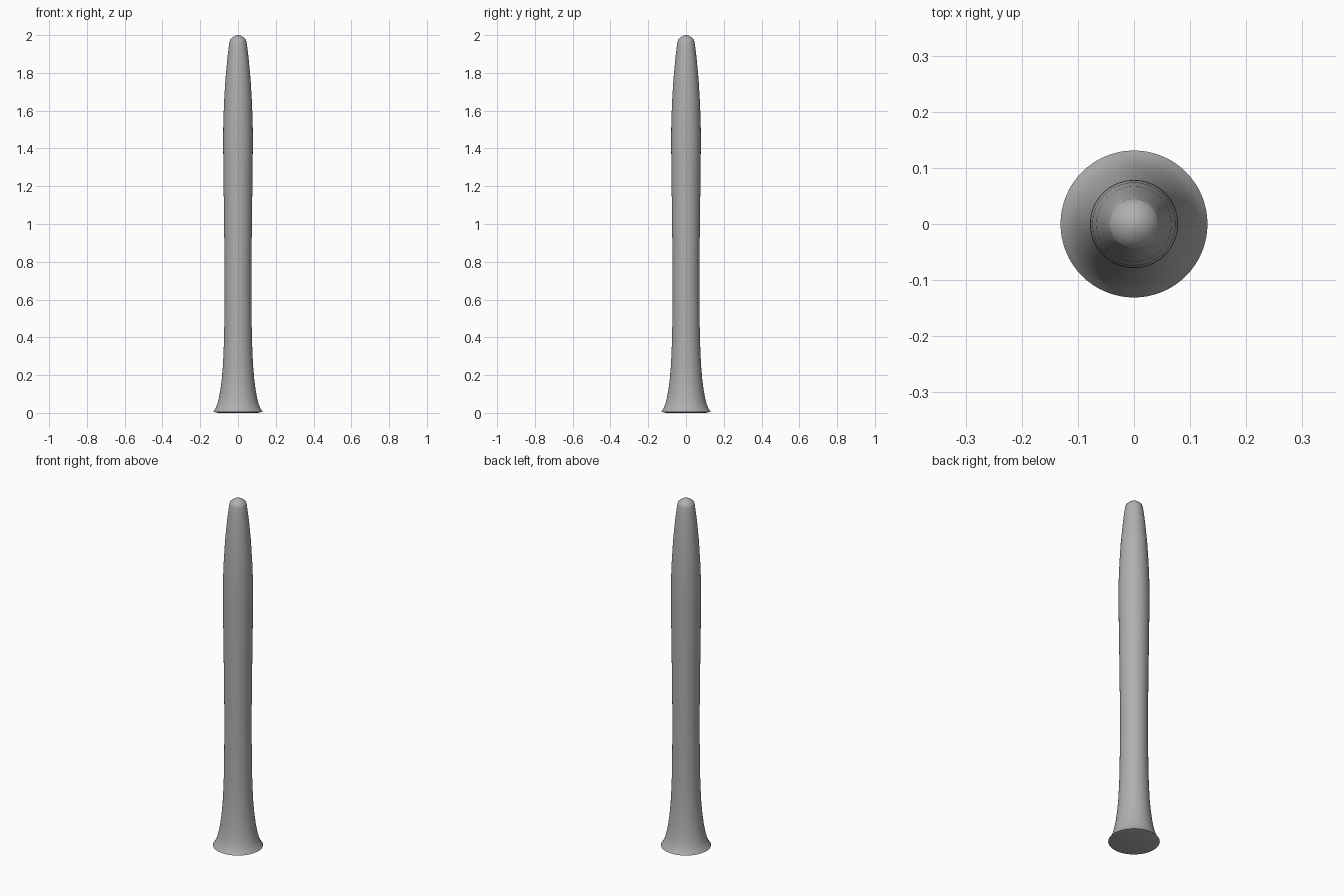
import bpy, bmesh, math

if "Cube" in bpy.data.objects:
    bpy.data.objects.remove(bpy.data.objects["Cube"])

# Lathe profile (radius, height), foot to blunt tip
profile = [(0.105, 0), (0.131, 0.006), (0.120, 0.022), (0.110, 0.045), (0.101, 0.08),
           (0.093, 0.125), (0.086, 0.18), (0.080, 0.25), (0.076, 0.33), (0.073, 0.43),
           (0.0715, 0.6), (0.0715, 0.8), (0.073, 0.95), (0.0755, 1.15), (0.0775, 1.3),
           (0.0785, 1.42), (0.078, 1.53), (0.074, 1.64), (0.067, 1.76), (0.057, 1.87),
           (0.050, 1.93), (0.045, 1.965), (0.041, 1.977), (0.029, 1.988), (0.015, 1.997)]
SIDES = 64

# Tapered post with flared foot
bm = bmesh.new()
rings = []
for r, z in profile:
    rings.append([bm.verts.new((r * math.cos(2 * math.pi * i / SIDES),
                                r * math.sin(2 * math.pi * i / SIDES), z))
                  for i in range(SIDES)])
for a, b in zip(rings, rings[1:]):
    for i in range(SIDES):
        j = (i + 1) % SIDES
        bm.faces.new((a[i], a[j], b[j], b[i]))
bm.faces.new(rings[0][::-1])
tip = bm.verts.new((0, 0, 2))
for i in range(SIDES):
    bm.faces.new((rings[-1][i], rings[-1][(i + 1) % SIDES], tip))

mesh = bpy.data.meshes.new("flared_post")
bm.to_mesh(mesh)
bm.free()
post = bpy.data.objects.new("flared_post", mesh)
bpy.context.collection.objects.link(post)

# Dark grey finish
grey = bpy.data.materials.new("dark_grey")
grey.diffuse_color = (0.43, 0.43, 0.43, 1)
grey.use_nodes = True
grey.node_tree.nodes["Principled BSDF"].inputs["Base Color"].default_value = grey.diffuse_color
mesh.materials.append(grey)

bpy.context.view_layer.objects.active = post
post.select_set(True)
bpy.ops.object.shade_smooth_by_angle(angle=math.radians(40))
